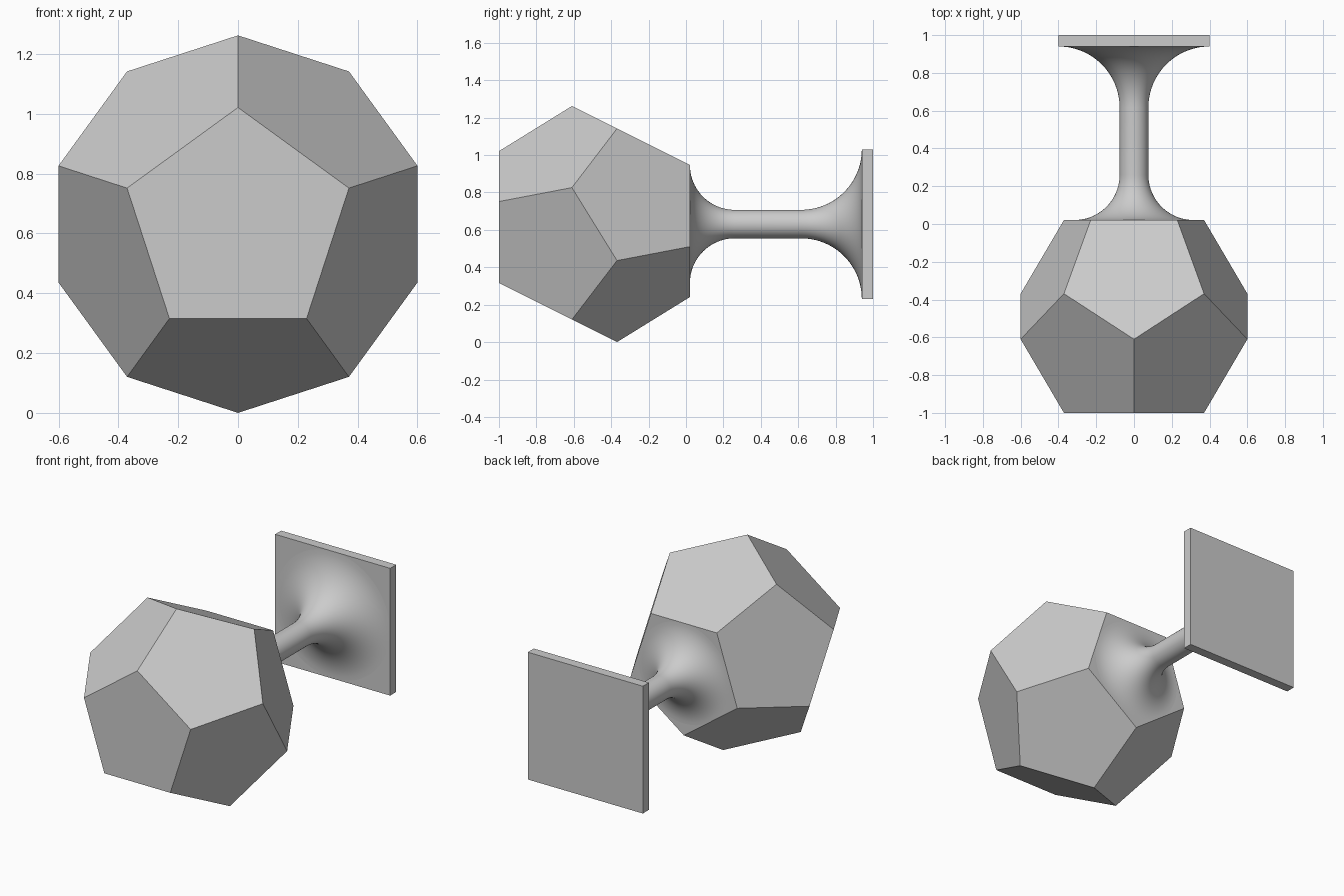
import bpy, bmesh
from math import sin, cos, pi, radians
from mathutils import Vector, Matrix

cube = bpy.data.objects.get("Cube")
if cube:
    bpy.data.objects.remove(cube, do_unlink=True)

R = 0.39                        # pentagon circumradius
PHI = (1 + 5 ** 0.5) / 2
MID = R * PHI                   # radius of the two middle rings, also axis height
INRADIUS = R * cos(pi / 5)      # pentagon centre to edge
RISE = R * 2 * sin(pi / 5) * 1.1135   # solid's centre to face
HEAD_Y = RISE - 1
HEAD_BACK = HEAD_Y + RISE
PLATE_Y = 0.94
PLATE_HALF = 0.4
STEM_R = 0.076

grey = bpy.data.materials.new("light_grey")
grey.use_nodes = True
grey.diffuse_color = (0.6, 0.6, 0.6, 1)
grey.node_tree.nodes["Principled BSDF"].inputs["Base Color"].default_value = grey.diffuse_color


def finish(bm, name):
    bmesh.ops.recalc_face_normals(bm, faces=bm.faces)
    mesh = bpy.data.meshes.new(name)
    bm.to_mesh(mesh)
    bm.free()
    mesh.materials.append(grey)
    obj = bpy.data.objects.new(name, mesh)
    bpy.context.collection.objects.link(obj)
    return obj


# Twelve-sided head: hull of four rings of five points
bm = bmesh.new()
half_mid = R * PHI / 2 - INRADIUS / PHI * 0.5 + 0.0
half_mid = RISE / (PHI ** 3)
for radius, y, flip in ((R, -RISE, 1), (MID, -half_mid, 1), (MID, half_mid, -1), (R, RISE, -1)):
    for i in range(5):
        a = i * 2 * pi / 5
        bm.verts.new((radius * sin(a), HEAD_Y + y, MID + flip * radius * cos(a)))
bmesh.ops.convex_hull(bm, input=bm.verts)
bmesh.ops.dissolve_limit(bm, angle_limit=radians(3), verts=bm.verts, edges=bm.edges)
finish(bm, "faceted_head")

# Stem: quarter-round flares meet the head and the plate
STEPS = 20
small, large = INRADIUS - STEM_R, PLATE_HALF - STEM_R
quarter = [i / STEPS * pi / 2 for i in range(STEPS + 1)]
profile = [(STEM_R + small * (1 - sin(a)), HEAD_BACK + small * (1 - cos(a))) for a in quarter]
profile += [(STEM_R + large * (1 - cos(a)), PLATE_Y - large * (1 - sin(a))) for a in quarter]

bm = bmesh.new()
points = [bm.verts.new((r, y, MID)) for r, y in profile]
edges = [bm.edges.new(pair) for pair in zip(points, points[1:])]
bmesh.ops.spin(bm, geom=points + edges, cent=(0, 0, MID), axis=(0, 1, 0),
               angle=2 * pi, steps=64, use_merge=True)
bmesh.ops.remove_doubles(bm, verts=bm.verts, dist=0.0001)
stem = finish(bm, "flared_stem")
# an open tube needs its outward side checked
face = stem.data.polygons[0]
if face.normal.dot(face.center - Vector((0, 1, MID))) < 0:
    stem.data.flip_normals()
stem.data.shade_smooth()

# Square mounting plate
bm = bmesh.new()
bmesh.ops.create_cube(bm, size=1, matrix=Matrix.Translation((0, (1 + PLATE_Y) / 2, MID))
                      @ Matrix.Diagonal((2 * PLATE_HALF, 1 - PLATE_Y, 2 * PLATE_HALF, 1)))
finish(bm, "mounting_plate")
